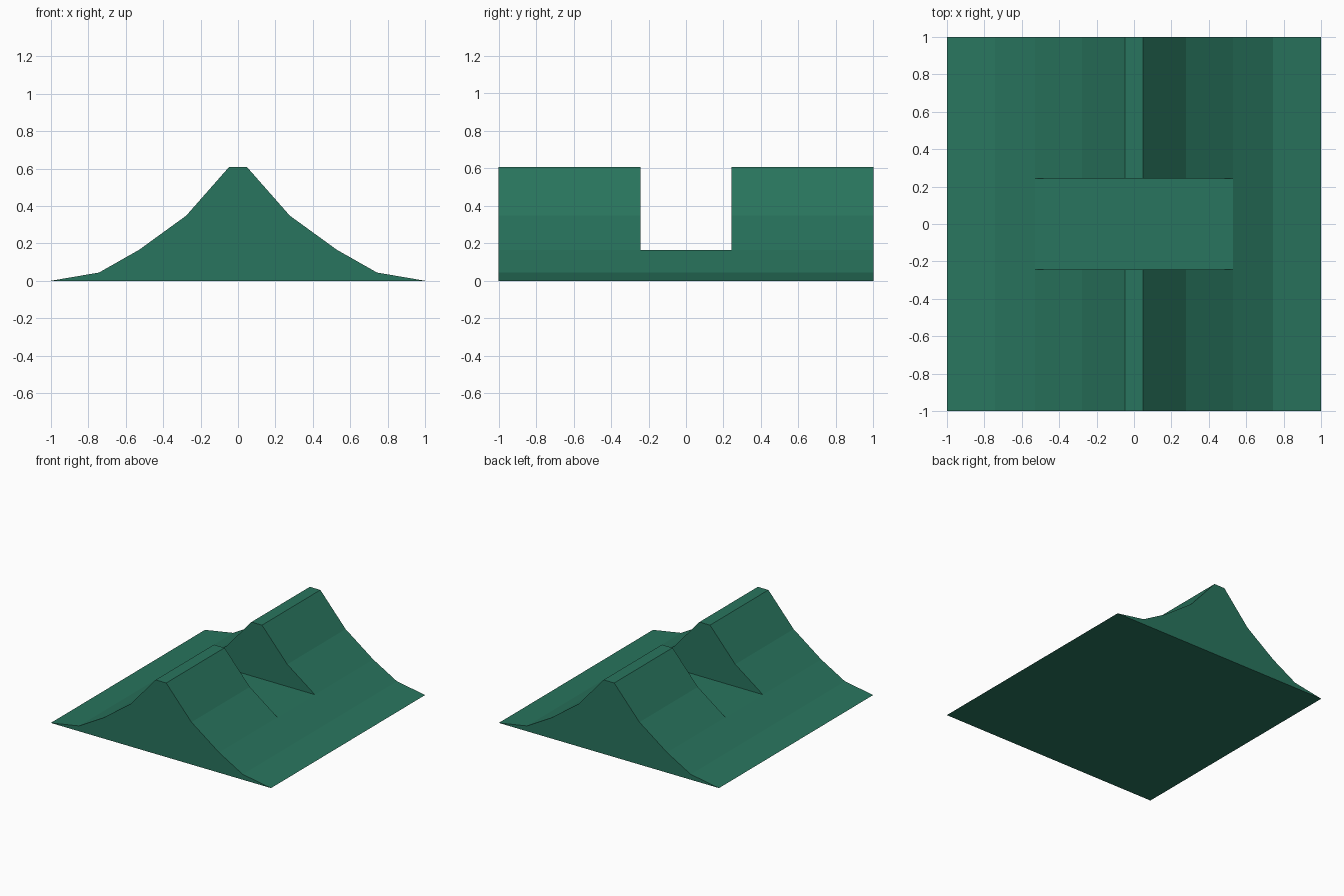
import bpy, bmesh

if "Cube" in bpy.data.objects:
    bpy.data.objects.remove(bpy.data.objects["Cube"])

# Right half of the cross-section (x, z), foot to crest, mirrored for the left
half = [(1.0, 0.0), (0.743, 0.044), (0.528, 0.166), (0.277, 0.348), (0.048, 0.608)]
profile = half + [(-x, z) for x, z in reversed(half)]
saddle = half[:3] + [(-x, z) for x, z in reversed(half[:3])]   # lowered pass
crest = profile[2:-2]                                          # part above the pass
GAP = 0.243

bm = bmesh.new()


def face(points):
    bm.faces.new([bm.verts.new(p) for p in points])


def strip(section, y0, y1):
    """Sweep a closed section along y without end caps."""
    for (xa, za), (xb, zb) in zip(section, section[1:] + section[:1]):
        face([(xa, y0, za), (xa, y1, za), (xb, y1, zb), (xb, y0, zb)])


# Two ridge lengths with the low saddle between them
strip(profile, -1, -GAP)
strip(saddle, -GAP, GAP)
strip(profile, GAP, 1)

# Outer end walls and the two walls facing the gap
for section, y in ((profile, -1), (profile, 1), (crest, -GAP), (crest, GAP)):
    face([(x, y, z) for x, z in section])

bmesh.ops.remove_doubles(bm, verts=bm.verts, dist=1e-4)
bmesh.ops.recalc_face_normals(bm, faces=bm.faces)

mesh = bpy.data.meshes.new("mountain_pass")
bm.to_mesh(mesh)
bm.free()

# Single flat green
green = bpy.data.materials.new("deep_green")
green.diffuse_color = (0.022, 0.178, 0.112, 1)
green.use_nodes = True
green.node_tree.nodes["Principled BSDF"].inputs["Base Color"].default_value = green.diffuse_color
mesh.materials.append(green)

ridge = bpy.data.objects.new("mountain_pass", mesh)
bpy.context.collection.objects.link(ridge)
